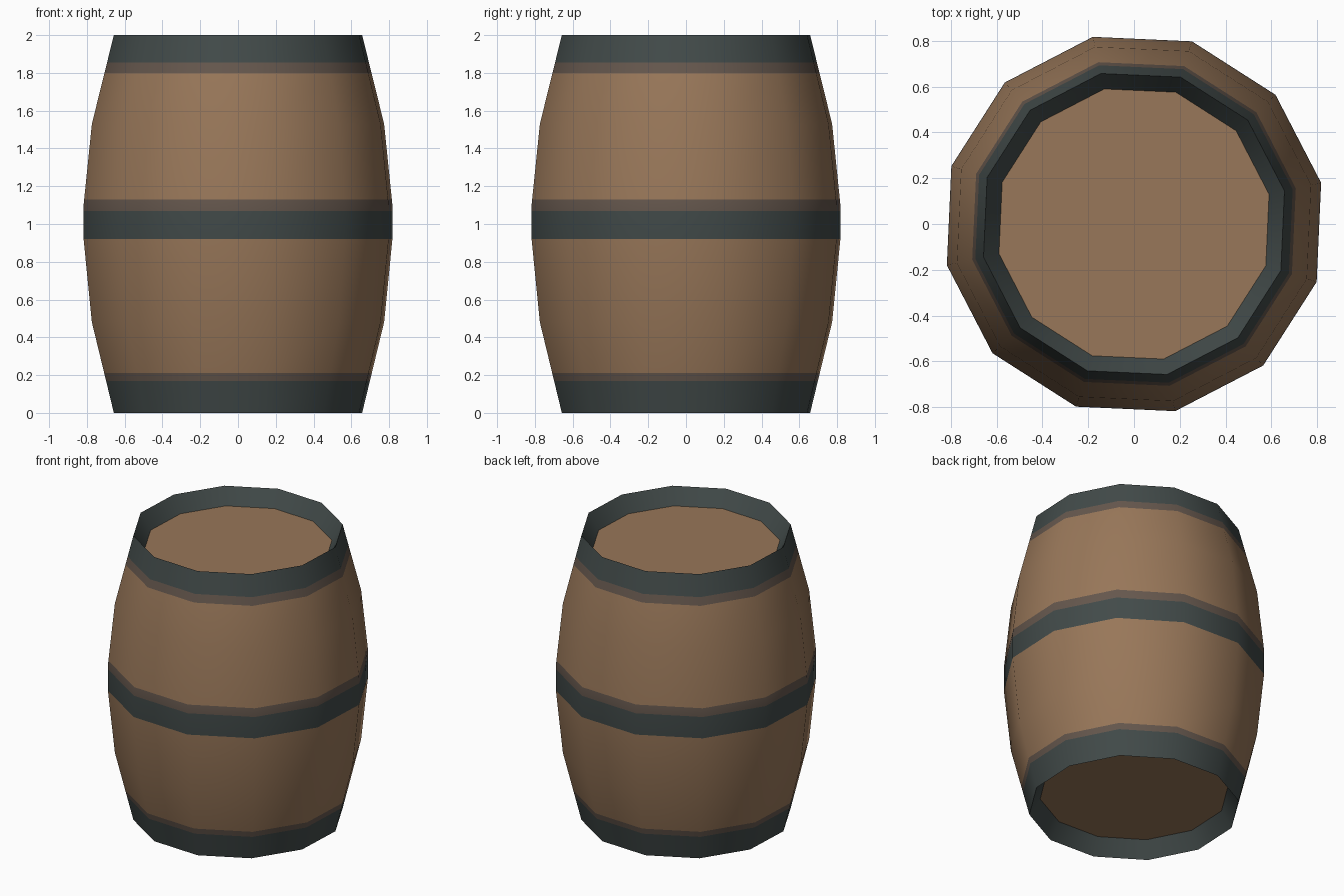
import bpy, bmesh, math

if "Cube" in bpy.data.objects:
    bpy.data.objects.remove(bpy.data.objects["Cube"])

SIDES = 12
TURN = math.radians(12.4)   # rotation of the twelve-sided section


def material(name, rgb):
    m = bpy.data.materials.new(name)
    m.diffuse_color = (*rgb, 1)
    m.use_nodes = True
    m.node_tree.nodes["Principled BSDF"].inputs["Base Color"].default_value = m.diffuse_color
    return m


WOOD = material("wood brown", (0.314, 0.184, 0.100))
IRON = material("dark iron", (0.054, 0.069, 0.067))
EDGE = material("hoop shadow brown", (0.130, 0.095, 0.074))

# Barrel outline as (z, radius)
OUTLINE = [(0, 0.673), (0.48, 0.792), (0.92, 0.837),
           (1.10, 0.837), (1.53, 0.792), (2, 0.673)]


def radius(z):
    for (z0, r0), (z1, r1) in zip(OUTLINE, OUTLINE[1:]):
        if z <= z1:
            return r0 + (r1 - r0) * (z - z0) / (z1 - z0)


def ring(bm, r, z):
    return [bm.verts.new((r * math.cos(TURN + i * math.tau / SIDES),
                          r * math.sin(TURN + i * math.tau / SIDES), z))
            for i in range(SIDES)]


def finish(bm, name, mats):
    me = bpy.data.meshes.new(name)
    bm.to_mesh(me)
    bm.free()
    for m in mats:
        me.materials.append(m)
    ob = bpy.data.objects.new(name, me)
    bpy.context.collection.objects.link(ob)
    bpy.ops.object.select_all(action='DESELECT')
    ob.select_set(True)
    bpy.context.view_layer.objects.active = ob
    bpy.ops.object.shade_smooth_by_angle(angle=math.radians(40))


def band_colour(z):
    # Painted hoops: 1 = iron, 2 = worn lower or upper edge, 0 = wood
    if z < 0.17 or 0.92 < z < 1.07 or z > 1.855:
        return 1
    if z < 0.21 or 1.07 < z < 1.13 or z > 1.80:
        return 2
    return 0


# Barrel wall, with rings cut at the hoop borders and sloping inner rims
cuts = sorted({z for z, r in OUTLINE} | {0.17, 0.21, 1.07, 1.13, 1.80, 1.855})
profile = [(0.11, 0.604)] + [(z, radius(z)) for z in cuts] + [(1.89, 0.604)]
bm = bmesh.new()
rings = [ring(bm, r, z) for z, r in profile]
for k, (a, b) in enumerate(zip(rings, rings[1:])):
    for i in range(SIDES):
        j = (i + 1) % SIDES
        f = bm.faces.new((a[i], a[j], b[j], b[i]))
        f.material_index = band_colour((profile[k][0] + profile[k + 1][0]) / 2)
finish(bm, "barrel_wall", [WOOD, IRON, EDGE])

# Recessed wooden heads
for name, z, up in (("top_head", 1.89, True), ("bottom_head", 0.11, False)):
    bm = bmesh.new()
    loop = ring(bm, 0.604, z)
    bm.faces.new(loop if up else loop[::-1])
    finish(bm, name, [WOOD])
